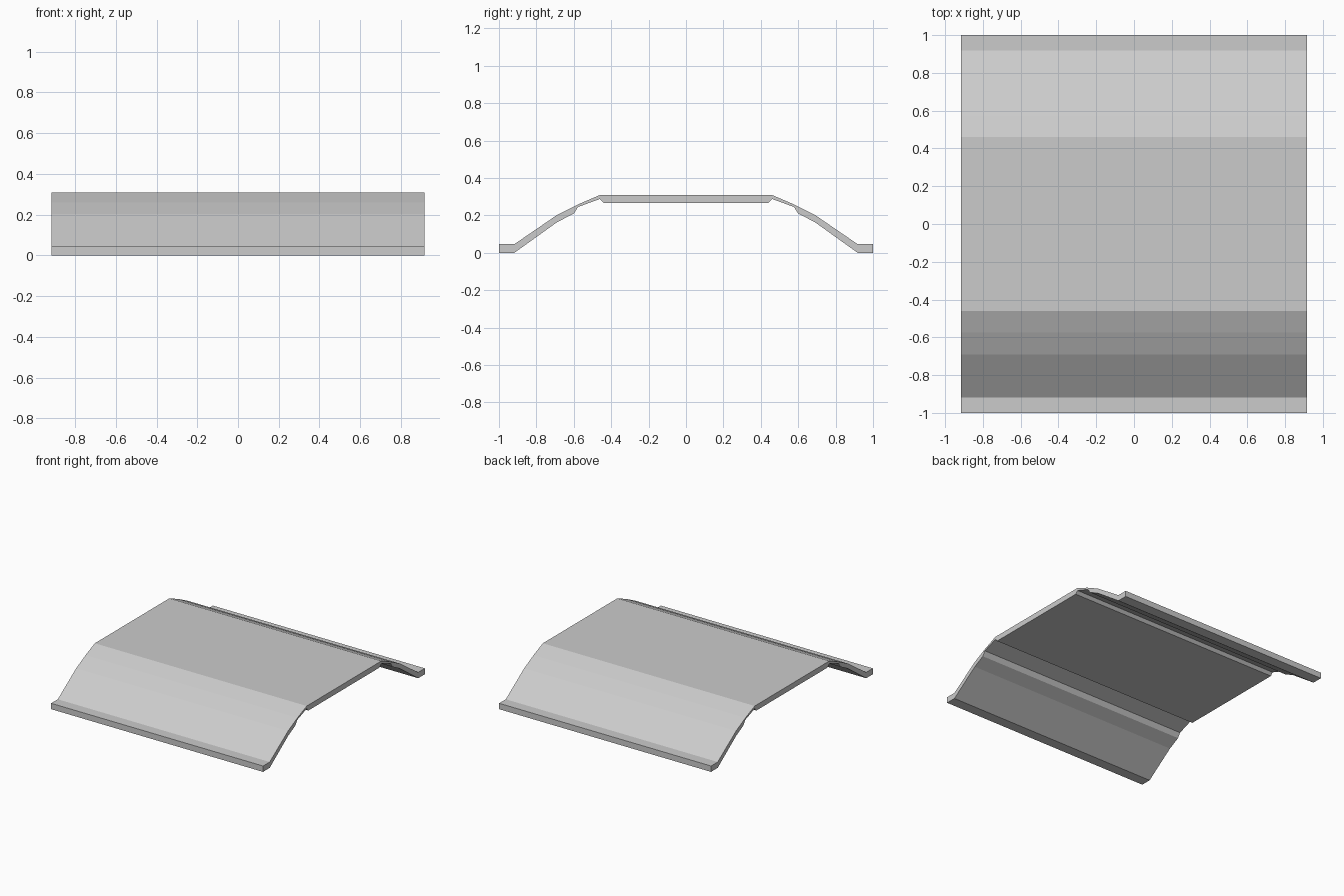
import bpy, bmesh

if "Cube" in bpy.data.objects:
    bpy.data.objects.remove(bpy.data.objects["Cube"])

HALF_WIDTH = 0.917

# Half cross-section (y, z) on the +y side
outer = [(0.46, 0.309), (0.575, 0.26), (0.69, 0.202), (0.918, 0.046), (1.0, 0.046)]
inner = [(1.0, 0.0), (0.918, 0.0), (0.69, 0.163), (0.6, 0.21),
         (0.577, 0.245), (0.46, 0.288), (0.44, 0.266)]
half = outer + inner
profile = half + [(-y, z) for y, z in reversed(half)]

# Extrude the mirrored profile along x
bm = bmesh.new()
end = bm.faces.new([bm.verts.new((-HALF_WIDTH, y, z)) for y, z in profile])
geom = bmesh.ops.extrude_face_region(bm, geom=[end], use_keep_orig=True)["geom"]
bmesh.ops.translate(bm, vec=(2 * HALF_WIDTH, 0, 0),
                    verts=[v for v in geom if isinstance(v, bmesh.types.BMVert)])
bmesh.ops.recalc_face_normals(bm, faces=bm.faces)

mesh = bpy.data.meshes.new("arched_panel")
bm.to_mesh(mesh)
bm.free()
panel = bpy.data.objects.new("arched_panel", mesh)
bpy.context.collection.objects.link(panel)
